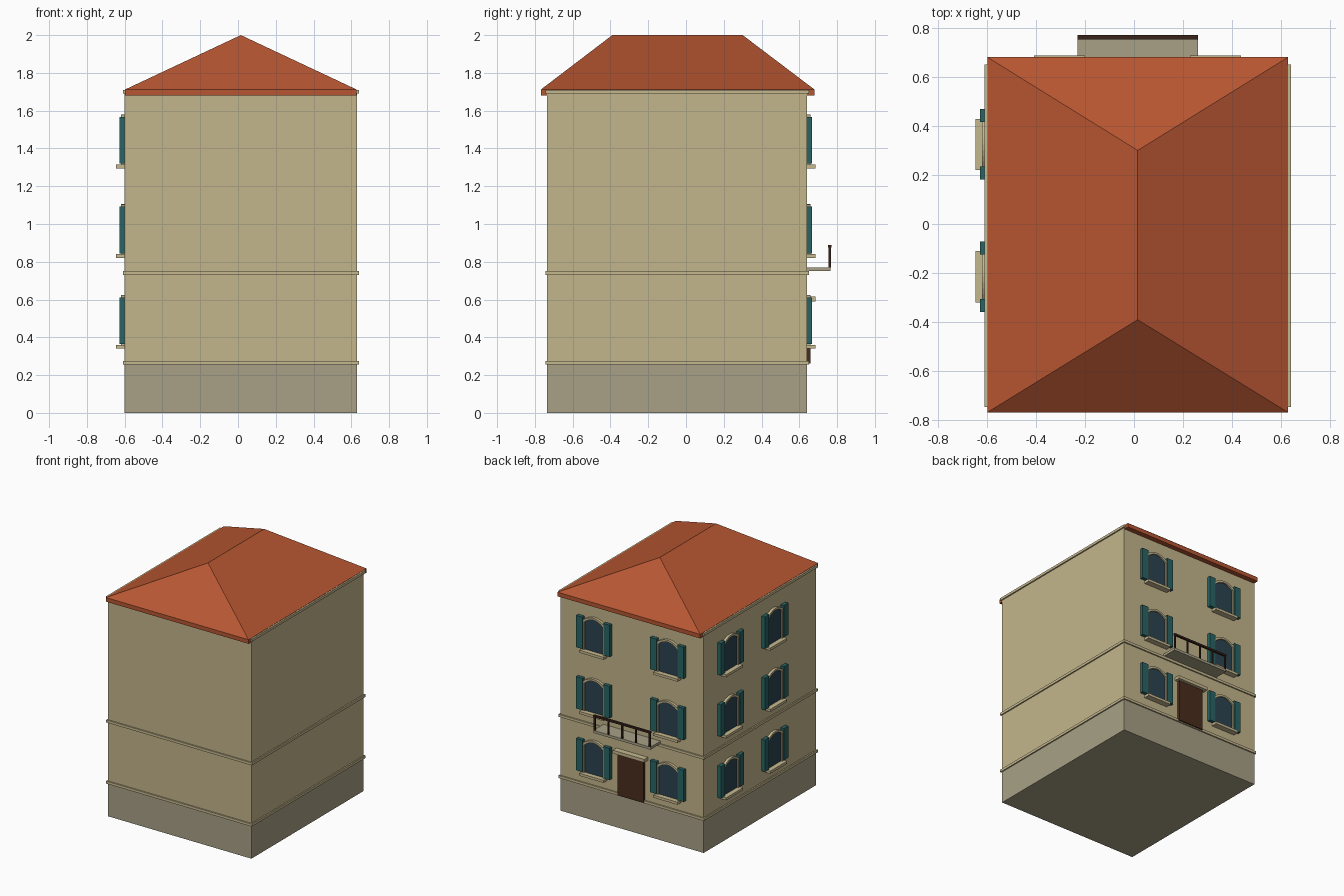
import bpy
import bmesh
from mathutils import Matrix, Vector
from math import pi

if "Cube" in bpy.data.objects:
    bpy.data.objects.remove(bpy.data.objects["Cube"], do_unlink=True)


def material(name, code):
    def lin(c):
        c = int(c, 16) / 255
        return c / 12.92 if c < 0.04045 else ((c + 0.055) / 1.055) ** 2.4
    colour = (*[lin(code[i:i + 2]) for i in (0, 2, 4)], 1)
    m = bpy.data.materials.new(name)
    m.use_nodes = True
    m.diffuse_color = colour
    m.node_tree.nodes["Principled BSDF"].inputs["Base Color"].default_value = colour
    return m


PLASTER = material("sand plaster", "c4b68c")
TRIM = material("pale stone trim", "c6b88f")
STONE = material("grey stone", "a8a186")
TILE = material("terracotta", "b75632")
TEAL = material("teal paint", "2a6464")
GLASS = material("dark glass", "2b4350")
DOOR = material("brown wood", "4a2c1c")
IRON = material("dark iron", "38241a")


def finish(name, bm, mat, frame=Matrix()):
    bmesh.ops.recalc_face_normals(bm, faces=bm.faces)
    mesh = bpy.data.meshes.new(name)
    bm.to_mesh(mesh)
    bm.free()
    mesh.materials.append(mat)
    ob = bpy.data.objects.new(name, mesh)
    ob.matrix_world = frame
    bpy.context.collection.objects.link(ob)
    return ob


def box(name, x, y, z, mat, frame=Matrix()):
    bm = bmesh.new()
    bmesh.ops.create_cube(bm, size=1)
    for v in bm.verts:
        v.co = Vector([(r[0] + r[1]) / 2 + c * (r[1] - r[0])
                       for c, r in zip(v.co, (x, y, z))])
    return finish(name, bm, mat, frame)


def plate(name, outline, depth, mat, frame):
    """Extrude an outline of (across, up) points outward from the wall."""
    bm = bmesh.new()
    face = bm.faces.new([bm.verts.new((u, 0, z)) for u, z in outline])
    new = bmesh.ops.extrude_face_region(bm, geom=[face])["geom"]
    moved = [g for g in new if isinstance(g, bmesh.types.BMVert)]
    bmesh.ops.translate(bm, verts=moved, vec=(0, depth, 0))
    return finish(name, bm, mat, frame)


# Walls, plinth and string courses
X0, X1, Y0, Y1 = -0.60, 0.63, -0.735, 0.64
MID = (X0 + X1) / 2
box("plinth", (X0, X1), (Y0, Y1), (0, 0.255), STONE)
box("walls", (X0, X1), (Y0, Y1), (0.255, 1.70), PLASTER)
for name, low, high in (("lower_band", 0.255, 0.275), ("upper_band", 0.73, 0.75),
                        ("cornice", 1.69, 1.71)):
    box(name, (X0 - 0.01, X1 + 0.01), (Y0 - 0.01, Y1 + 0.01), (low, high), TRIM)

# Hipped roof: an eave slab whose top closes to a ridge
bm = bmesh.new()
rings = [[bm.verts.new((x, y, z)) for x, y in
          ((-0.598, -0.768), (0.628, -0.768), (0.628, 0.68), (-0.598, 0.68))]
         for z in (1.68, 1.712)]
low, top = rings
front, back = [bm.verts.new((MID, y, 2.0)) for y in (-0.39, 0.30)]
bm.faces.new(low)
for i in range(4):
    j = (i + 1) % 4
    bm.faces.new((low[i], low[j], top[j], top[i]))
bm.faces.new((top[0], top[1], front))
bm.faces.new((top[1], top[2], back, front))
bm.faces.new((top[2], top[3], back))
bm.faces.new((top[3], top[0], front, back))
finish("roof", bm, TILE)


def arc(half, spring, rise, n=8):
    us = [half * (2 * i / n - 1) for i in range(n + 1)]
    return [(u, spring + rise * (1 - (u / half) ** 2)) for u in us]


# Arched window with jambs, sill and open shutters
def window(tag, frame):
    inner = arc(0.08, 0.215, 0.035)
    outer = arc(0.094, 0.228, 0.037)
    plate("glass_" + tag, [(0.08, 0), (-0.08, 0)] + inner, 0.009, GLASS, frame)
    plate("arch_" + tag, outer + inner[::-1], 0.02, TRIM, frame)
    box("sill_" + tag, (-0.104, 0.104), (0, 0.046), (-0.02, 0), TRIM, frame)
    for side, s in (("a", -1), ("b", 1)):
        box(f"jamb_{tag}_{side}", sorted((s * 0.08, s * 0.094)), (0, 0.02),
            (0, 0.22), TRIM, frame)
        box(f"shutter_{tag}_{side}", sorted((s * 0.09, s * 0.144)), (0, 0.027),
            (0.005, 0.252), TEAL, frame)


for row, z in enumerate((0.36, 0.84, 1.315)):
    for col, s in enumerate((-1, 1)):
        window(f"back_{row}_{col}", Matrix.Translation((MID + s * 0.318, Y1, z)))
        window(f"side_{row}_{col}", Matrix.Translation((X0, 0.055 + s * 0.27, z))
               @ Matrix.Rotation(pi / 2, 4, "Z"))

# Back door with its lintel
box("door", (MID - 0.11, MID + 0.11), (Y1, Y1 + 0.02), (0.262, 0.59), DOOR)
box("door_lintel", (MID - 0.135, MID + 0.135), (Y1, Y1 + 0.045), (0.59, 0.615), TRIM)

# Balcony with a post-and-rail front
box("balcony_slab", (MID - 0.245, MID + 0.245), (Y1, 0.765), (0.75, 0.77), STONE)
box("balcony_rail", (MID - 0.245, MID + 0.245), (0.753, 0.77), (0.876, 0.89), IRON)
for i in range(5):
    x = MID + (i - 2) * 0.118
    box(f"balcony_post_{i}", (x - 0.006, x + 0.006), (0.755, 0.767), (0.77, 0.876), IRON)
